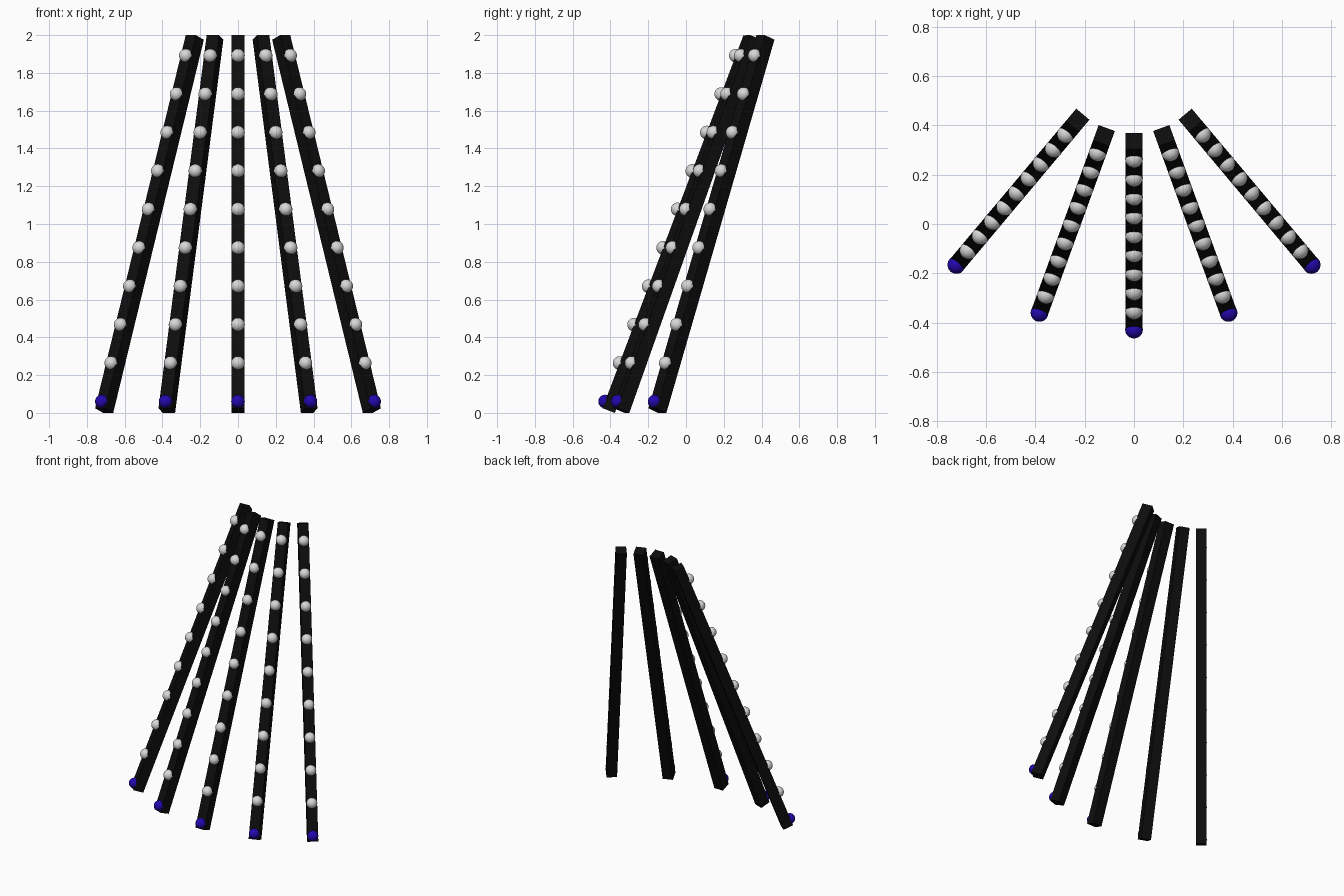
import bpy, bmesh, math
from mathutils import Matrix, Vector

if "Cube" in bpy.data.objects:
    bpy.data.objects.remove(bpy.data.objects["Cube"])

def material(name, rgb):
    m = bpy.data.materials.new(name)
    m.diffuse_color = (*rgb, 1)
    m.use_nodes = True
    m.node_tree.nodes["Principled BSDF"].inputs["Base Color"].default_value = m.diffuse_color
    return m

BLACK = material("black", (0.004, 0.004, 0.004))
WHITE = material("white", (0.68, 0.68, 0.68))
BLUE = material("blue", (0.018, 0.002, 0.42))

TILT = math.radians(20.7)      # backward lean of each bar
D = 0.07                       # square bar section
L = (2 - D * math.sin(TILT)) / math.cos(TILT)
R = 0.036                      # bulb radius
PIVOT = Vector((0, 0.693, 0))  # vertical axis the bars fan around
FIRST, STEP = 0.038, 0.2175    # bulb spacing along the bar

def add_object(name, mat, build, matrix, smooth=False):
    mesh = bpy.data.meshes.new(name)
    bm = bmesh.new()
    build(bm)
    for f in bm.faces:
        f.smooth = smooth
    bm.to_mesh(mesh)
    bm.free()
    mesh.materials.append(mat)
    ob = bpy.data.objects.new(name, mesh)
    ob.matrix_world = matrix
    bpy.context.collection.objects.link(ob)

def bar(bm):
    bmesh.ops.create_cube(bm, size=1, matrix=Matrix.Diagonal((D, D, L, 1)))

def bulbs(indices):
    # spheres half sunk in the bar's front face
    def build(bm):
        for i in indices:
            z = -L / 2 + FIRST + i * STEP
            bmesh.ops.create_uvsphere(bm, u_segments=24, v_segments=14, radius=R,
                                      matrix=Matrix.Translation((0, -D / 2, z)))
    return build

# Five leaning bars fanned in 20 degree steps
for n, deg in enumerate((-40, -20, 0, 20, 40), 1):
    fan = (Matrix.Translation(PIVOT) @ Matrix.Rotation(math.radians(deg), 4, 'Z')
           @ Matrix.Translation(-PIVOT))
    place = fan @ Matrix.Translation((0, -0.036, 1)) @ Matrix.Rotation(-TILT, 4, 'X')
    add_object(f"bar_{n}", BLACK, bar, place)
    add_object(f"blue_bulb_{n}", BLUE, bulbs([0]), place, True)
    add_object(f"white_bulbs_{n}", WHITE, bulbs(range(1, 10)), place, True)
